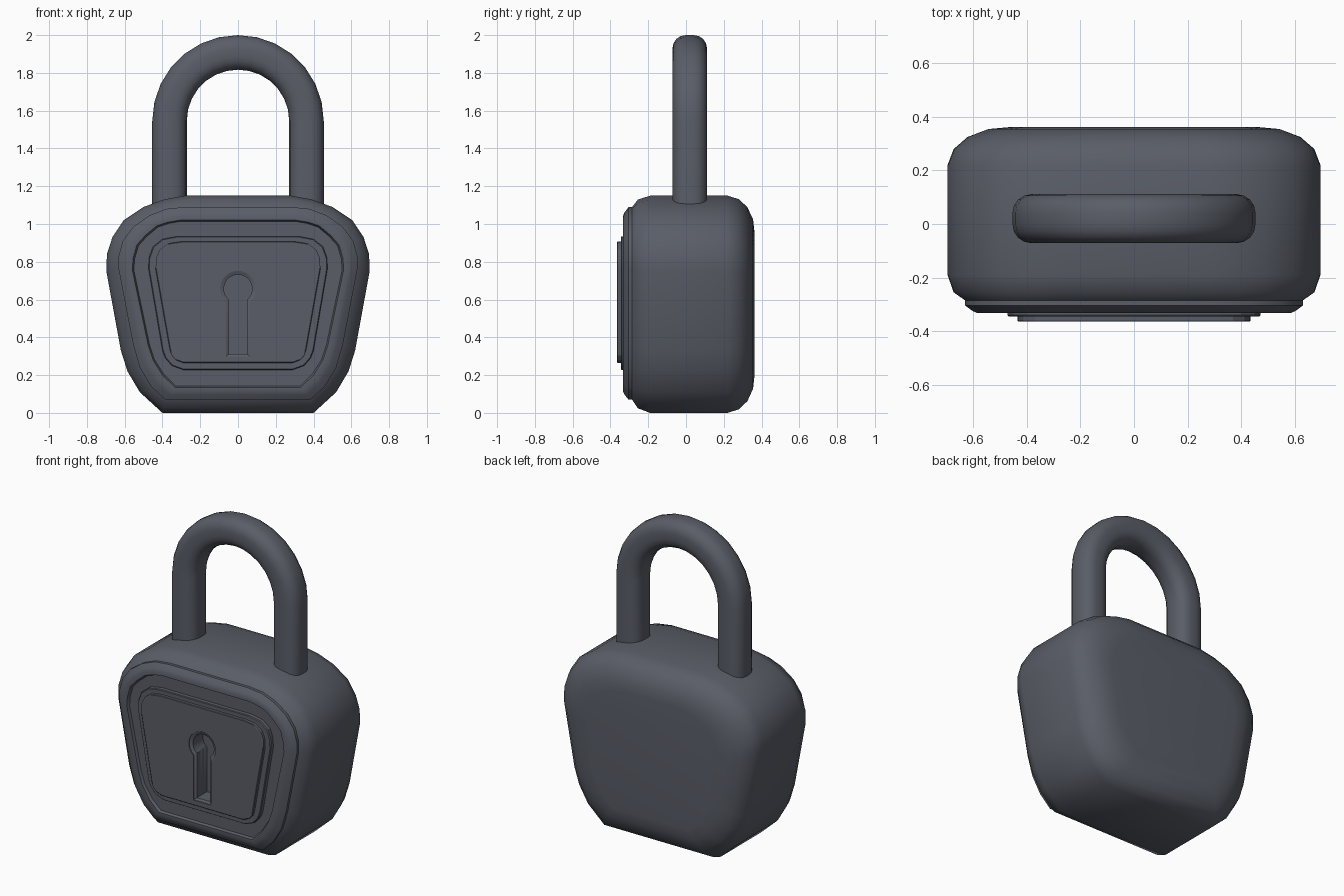
import bpy, bmesh, math
from mathutils import Vector

if "Cube" in bpy.data.objects:
    bpy.data.objects.remove(bpy.data.objects["Cube"])


def loft(name, rings):
    """Skin a closed solid through rings of equal point count."""
    bm = bmesh.new()
    loops = [[bm.verts.new(p) for p in r] for r in rings]
    n = len(loops[0])
    for a, b in zip(loops, loops[1:]):
        for i in range(n):
            j = (i + 1) % n
            bm.faces.new((a[i], a[j], b[j], b[i]))
    bm.faces.new(loops[0])
    bm.faces.new(loops[-1])
    bmesh.ops.recalc_face_normals(bm, faces=bm.faces)
    mesh = bpy.data.meshes.new(name)
    bm.to_mesh(mesh)
    bm.free()
    ob = bpy.data.objects.new(name, mesh)
    bpy.context.collection.objects.link(ob)
    return ob


def mirror(half):
    return half + [(-x, z) for x, z in reversed(half)]


def mix(a, b, t):
    return [(p[0] + (q[0] - p[0]) * t, p[1] + (q[1] - p[1]) * t) for p, q in zip(a, b)]


def scaled(a, s, cz):
    return [(x * s, cz + (z - cz) * s) for x, z in a]


def at(y, outline):
    return [(x, y, z) for x, z in outline]


def activate(ob):
    bpy.ops.object.select_all(action='DESELECT')
    ob.select_set(True)
    bpy.context.view_layer.objects.active = ob


# Body outlines, right half from bottom to top
outer = mirror([(.40, 0), (.52, .11), (.585, .22), (.62, .33), (.697, .75), (.694, .84),
                (.665, .93), (.605, 1.02), (.50, 1.09), (.39, 1.13), (.28, 1.15)])
rim = mirror([(.385, .07), (.46, .14), (.52, .24), (.555, .36), (.632, .76), (.632, .83),
              (.61, .91), (.555, .985), (.47, 1.045), (.38, 1.08), (.28, 1.09)])
inner = mirror([(.333, .135), (.40, .20), (.45, .28), (.476, .36), (.56, .76), (.555, .82),
                (.535, .89), (.49, .94), (.43, .99), (.37, 1.01), (.31, 1.02)])

# Body: rounded back, stepped rim and shallow front recess
body = loft("lock_body", [at(y, scaled(outer, s, .58)) for y, s in
                          ((.362, .67), (.355, .78), (.325, .893), (.28, .967), (.22, 1), (-.19, 1))]
            + [at(-.255, mix(outer, rim, .35)), at(-.285, rim),
               at(-.304, rim), at(-.325, mix(rim, inner, .4)), at(-.333, mix(rim, inner, .65)),
               at(-.333, inner), at(-.316, mix(inner, scaled(inner, .97, .58), .5))])

# Keyhole plate: two raised steps
low = mirror([(.29, .228), (.35, .25), (.385, .29), (.40, .33), (.473, .76),
              (.472, .82), (.45, .88), (.40, .92), (.32, .935)])
high = mirror([(.29, .265), (.33, .28), (.353, .305), (.362, .34), (.436, .76),
               (.434, .82), (.413, .865), (.37, .897), (.30, .907)])
plate = loft("keyhole_plate", [at(-.28, low), at(-.34, low), at(-.345, scaled(low, .99, .58)),
                               at(-.345, high), at(-.362, high), at(-.365, scaled(high, .99, .58))])


# Keyhole cutter with a chamfered mouth
def keyhole(r, w, bottom):
    a0 = math.asin(w / r)
    pts = [(w, bottom)]
    for i in range(21):
        a = -math.pi / 2 + a0 + (2 * math.pi - 2 * a0) * i / 20
        pts.append((r * math.cos(a), .657 + r * math.sin(a)))
    return pts + [(-w, bottom)]


wide, narrow = keyhole(.095, .063, .298), keyhole(.075, .047, .312)
cutter = loft("keyhole_cutter", [at(-.40, wide), at(-.36, wide), at(-.352, narrow), at(-.25, narrow)])
cutter.hide_render = True
for ob in (body, plate):
    activate(ob)
    mod = ob.modifiers.new("keyhole", 'BOOLEAN')
    mod.operation = 'DIFFERENCE'
    mod.solver = 'EXACT'
    mod.object = cutter
    bpy.ops.object.modifier_apply(modifier=mod.name)
bpy.data.objects.remove(cutter)

# Shackle: rounded-square section swept along a U path
R, half, corner = .3625, .0915, .07
section = []
for k in range(4):
    for i in range(5):
        a = math.pi / 2 * (k + i / 4)
        c = math.pi / 2 * k + math.pi / 4
        off = (half - corner) * math.sqrt(2)
        section.append((off * math.cos(c) + corner * math.cos(a),
                        off * math.sin(c) + corner * math.sin(a)))
spring = 2 - half - R
path = [(Vector((R, 0, 1.0)), 0)]
path += [(Vector((R * math.cos(a), 0, spring + R * math.sin(a))), a)
         for a in (math.pi * i / 14 for i in range(15))]
path += [(Vector((-R, 0, 1.0)), math.pi)]
shackle = loft("shackle", [[(p.x + u * math.cos(a), .02 + v, p.z + u * math.sin(a))
                            for u, v in section] for p, a in path])

# Dark metal, smooth shading with crisp steps
metal = bpy.data.materials.new("dark_metal")
metal.diffuse_color = (.10, .11, .135, 1)
metal.use_nodes = True
metal.node_tree.nodes["Principled BSDF"].inputs["Base Color"].default_value = metal.diffuse_color
for ob, angle in ((body, 46), (plate, 24), (shackle, 40)):
    ob.data.materials.clear()
    ob.data.materials.append(metal)
    activate(ob)
    bpy.ops.object.shade_smooth_by_angle(angle=math.radians(angle))
